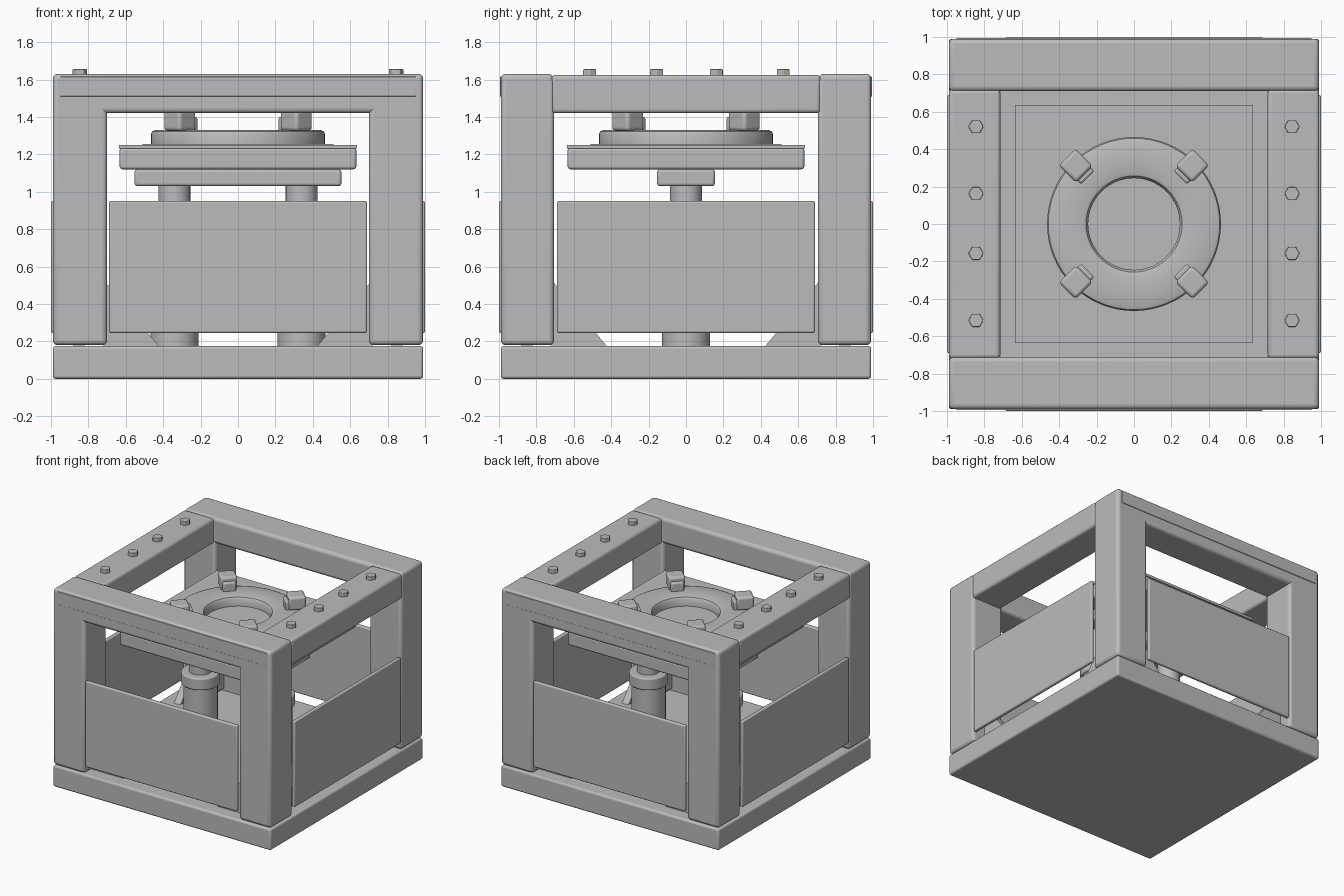
import bpy, bmesh
from math import radians, pi, cos, sin
from mathutils import Matrix

cube = bpy.data.objects.get("Cube")
if cube:
    bpy.data.objects.remove(cube, do_unlink=True)

grey = bpy.data.materials.new("plain grey")
grey.use_nodes = True
GREY = (0.5, 0.5, 0.5, 1)
grey.diffuse_color = GREY
grey.node_tree.nodes["Principled BSDF"].inputs["Base Color"].default_value = GREY


def finish(name, bm, bevel=0, segments=3, smooth=True):
    mesh = bpy.data.meshes.new(name)
    bmesh.ops.recalc_face_normals(bm, faces=bm.faces)
    bm.to_mesh(mesh)
    bm.free()
    mesh.materials.append(grey)
    obj = bpy.data.objects.new(name, mesh)
    bpy.context.collection.objects.link(obj)
    if bevel:
        mod = obj.modifiers.new("rounded edges", 'BEVEL')
        mod.width, mod.segments = bevel, segments
        mod.limit_method, mod.angle_limit = 'ANGLE', radians(40)
    if smooth:
        bpy.ops.object.select_all(action='DESELECT')
        obj.select_set(True)
        bpy.context.view_layer.objects.active = obj
        bpy.ops.object.shade_smooth_by_angle(angle=radians(35))
    return obj


def box(name, x, y, z, bevel=0.0, turn=0):
    """Box from (low, high) ranges, optionally turned about the z axis."""
    bm = bmesh.new()
    size = [b - a for a, b in (x, y, z)]
    mid = [(a + b) / 2 for a, b in (x, y, z)]
    bmesh.ops.create_cube(bm, size=1, matrix=Matrix.Rotation(turn, 4, 'Z')
                          @ Matrix.Translation(mid) @ Matrix.Diagonal((*size, 1)))
    return finish(name, bm, bevel)


def cylinder(name, x, y, z, radius, sides=48, bevel=0.0, turn=0):
    bm = bmesh.new()
    bmesh.ops.create_cone(bm, cap_ends=True, segments=sides, radius1=radius,
                          radius2=radius, depth=z[1] - z[0],
                          matrix=Matrix.Translation((x, y, sum(z) / 2))
                          @ Matrix.Rotation(turn, 4, 'Z'))
    return finish(name, bm, bevel)


def lathe(name, profile, steps=64):
    """Closed ring swept from a (radius, height) profile."""
    bm = bmesh.new()
    rings = [[bm.verts.new((r * cos(2 * pi * i / steps), r * sin(2 * pi * i / steps), z))
              for r, z in profile] for i in range(steps)]
    n = len(profile)
    for i in range(steps):
        a, b = rings[i], rings[(i + 1) % steps]
        for j in range(n):
            bm.faces.new((a[j], b[j], b[(j + 1) % n], a[(j + 1) % n]))
    return finish(name, bm)


def gusset(name, sx, sy, along_x):
    """Triangular brace between a post foot and the base."""
    bm = bmesh.new()
    tri = [(0.42, 0.17), (0.72, 0.17), (0.72, 0.53)]
    sides = []
    for w in (0.82, 0.88):
        pts = [(u, w, z) if along_x else (w, u, z) for u, z in tri]
        sides.append([bm.verts.new((sx * px, sy * py, pz)) for px, py, pz in pts])
    a, b = sides
    bm.faces.new(a)
    bm.faces.new(b)
    for i in range(3):
        j = (i + 1) % 3
        bm.faces.new((a[i], a[j], b[j], b[i]))
    finish(name, bm, smooth=False)


def span(s, a, b):
    return tuple(sorted((s * a, s * b)))


# Base
box("base_plate", (-.99, .99), (-.99, .99), (0, .175), .015)

# Corner posts and braces
for sx in (-1, 1):
    for sy in (-1, 1):
        box("corner_post", span(sx, .70, .99), span(sy, .705, .99), (.18, 1.61), .025)
        for along_x in (True, False):
            gusset("post_gusset", sx, sy, along_x)

for s in (-1, 1):
    # Top frame
    box("cross_beam", (-.99, .99), span(s, .71, .99), (1.42, 1.63), .025)
    box("side_beam", span(s, .715, .99), (-.72, .72), (1.42, 1.625), .02)
    box("beam_face_plate", (-.95, .95), span(s, .98, .995), (1.51, 1.615), .003)
    # Skirt panels
    box("end_panel", (-.69, .69), span(s, .97, 1), (.245, .95), .01)
    box("side_panel", span(s, .97, 1), (-.69, .69), (.245, .95), .01)
    # Bolts on the side beams
    for y in (-.515, -.157, .162, .52):
        cylinder("beam_bolt", s * .845, y, (1.61, 1.655), .04, 6, .004, pi / 2)
    # Lifting cylinders
    cylinder("lift_cylinder", s * .34, 0, (.17, .67), .128)
    cylinder("cylinder_collar", s * .34, 0, (.65, .75), .145, bevel=.012)
    cylinder("lift_rod", s * .34, 0, (.70, 1.05), .085)

# Moving platform
box("platform_crossbar", (-.553, .553), (-.155, .155), (1.03, 1.12), .015)
box("platform", (-.633, .633), (-.633, .633), (1.12, 1.235), .015)
box("platform_sheet", (-.637, .637), (-.637, .637), (1.23, 1.25))
box("centre_pad", (-.51, .51), (-.51, .51), (1.245, 1.254))

# Clamp ring with its four jaws
lathe("clamp_ring", [(.245, 1.25), (.465, 1.25), (.465, 1.31), (.458, 1.323), (.44, 1.33),
                     (.28, 1.33), (.257, 1.323), (.245, 1.305)])
for k in range(4):
    turn = pi / 4 + k * pi / 2
    box("clamp_jaw", (.375, .505), (-.063, .063), (1.325, 1.435), .018, turn)
    box("jaw_foot", (.35, .45), (-.05, .05), (1.32, 1.40), .012, turn)
